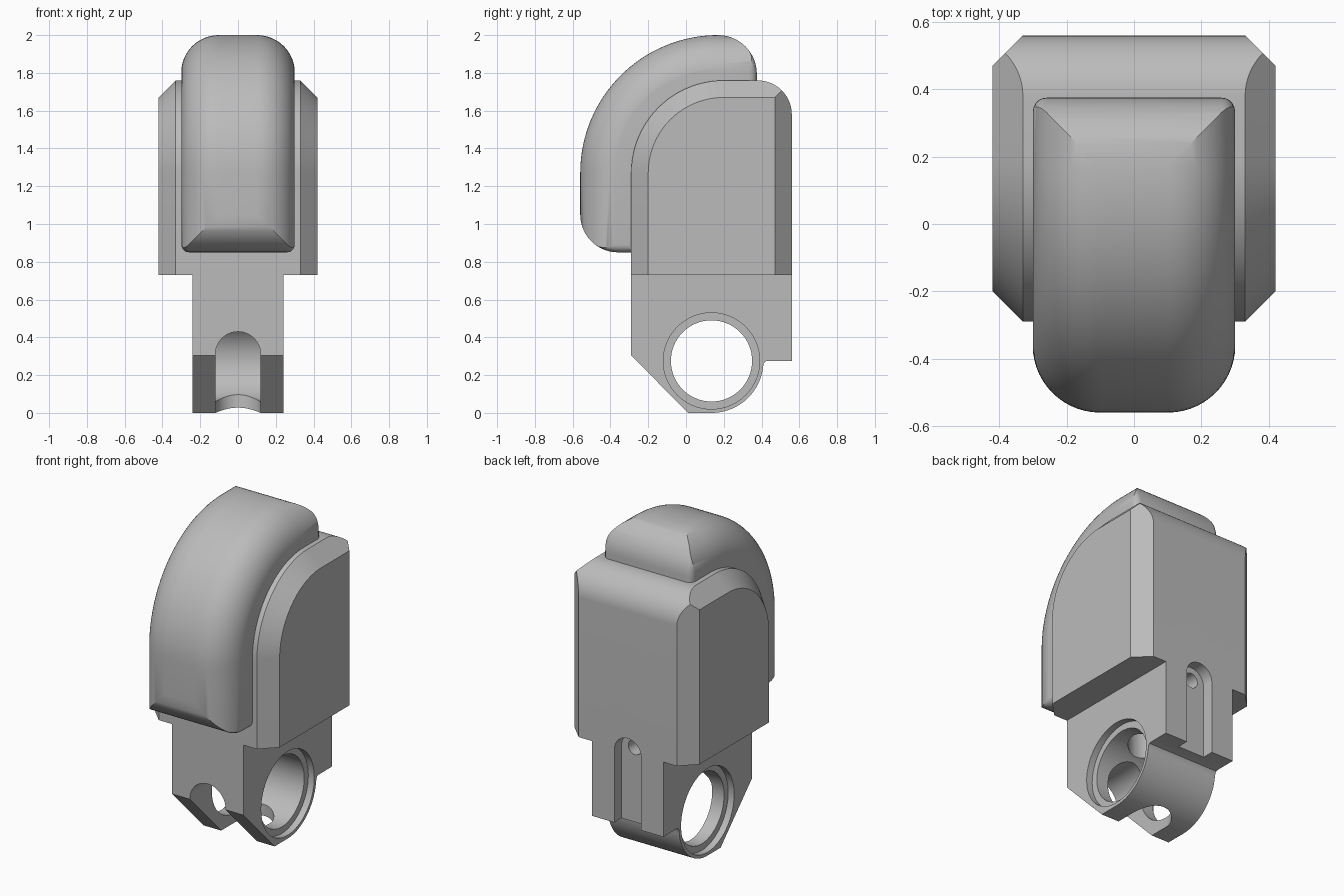
import bpy, bmesh
from math import sin, cos, pi, radians

if "Cube" in bpy.data.objects:
    bpy.data.objects.remove(bpy.data.objects["Cube"], do_unlink=True)

grey = bpy.data.materials.new("plain grey")
grey.use_nodes = True
grey.diffuse_color = (0.5, 0.5, 0.5, 1)
grey.node_tree.nodes["Principled BSDF"].inputs["Base Color"].default_value = (0.5, 0.5, 0.5, 1)


def arc(a, b, r, start, end, steps=20):
    """Points on a circle, angles in degrees."""
    angles = [radians(start + (end - start) * i / steps) for i in range(steps + 1)]
    return [(a + r * cos(t), b + r * sin(t)) for t in angles]


def loft(name, rings):
    """Closed solid through rings of equal point count."""
    bm = bmesh.new()
    loops = [[bm.verts.new(p) for p in ring] for ring in rings]
    n = len(loops[0])
    for one, two in zip(loops, loops[1:]):
        for i in range(n):
            j = (i + 1) % n
            bm.faces.new((one[i], one[j], two[j], two[i]))
    bm.faces.new(loops[0])
    bm.faces.new(loops[-1])
    bmesh.ops.recalc_face_normals(bm, faces=bm.faces)
    mesh = bpy.data.meshes.new(name)
    bm.to_mesh(mesh)
    bm.free()
    mesh.materials.append(grey)
    obj = bpy.data.objects.new(name, mesh)
    bpy.context.collection.objects.link(obj)
    return obj


def prism(name, outline, axis, lo, hi):
    """Outline extruded along one axis."""
    place = {"x": lambda a, b, t: (t, a, b),
             "y": lambda a, b, t: (a, t, b),
             "z": lambda a, b, t: (a, b, t)}[axis]
    return loft(name, [[place(a, b, t) for a, b in outline] for t in (lo, hi)])


def activate(obj):
    bpy.ops.object.select_all(action="DESELECT")
    obj.select_set(True)
    bpy.context.view_layer.objects.active = obj


def combine(obj, tool, operation="DIFFERENCE"):
    tool.hide_render = True
    activate(obj)
    mod = obj.modifiers.new("combine", "BOOLEAN")
    mod.operation, mod.solver, mod.object = operation, "EXACT", tool
    bpy.ops.object.modifier_apply(modifier=mod.name)


def discard(*tools):
    for tool in tools:
        bpy.data.objects.remove(tool, do_unlink=True)


def circle(a, b, r):
    return arc(a, b, r, 0, 360, 64)[:-1]


# Main housing: round front shoulder, chamfered sides
BASE, JOIN = 0.73, 1.27
def housing_outline(inset):
    return ([(-0.29 + inset, BASE)] + arc(0.20, JOIN, 0.49 - inset, 180, 90, 28)
            + [(0.56 - inset, 1.76 - inset), (0.56 - inset, BASE)])

layers = [(-0.42, 0.09), (-0.33, 0), (0.33, 0), (0.42, 0.09)]
housing = loft("housing", [[(x, y, z) for y, z in housing_outline(d)] for x, d in layers])
corner = prism("corner_cutter", arc(0.38, 1.58, 0.18, 90, 0)
               + [(0.7, 1.58), (0.7, 1.9), (0.38, 1.9)], "x", -0.6, 0.6)
combine(housing, corner)

# Lower mount block with a rounded ring underneath
CY, CZ = 0.135, 0.275
mount = prism("lower_mount", [(-0.29, BASE), (-0.29, 0.305), (0.01, 0)]
              + arc(CY, CZ, 0.275, -90, -6, 28)
              + [(0.412, 0.262), (0.419, 0.272), (0.43, 0.275), (0.56, 0.275), (0.56, BASE)],
              "x", -0.24, 0.24)

# Cross bore with a counterbore on each side
bores = [prism("bore_cutter", circle(CY, CZ, 0.215), "x", -0.5, 0.5)]
for side in (-1, 1):
    lo, hi = sorted((side * 0.20, side * 0.5))
    bores.append(prism("counterbore_cutter", circle(CY, CZ, 0.255), "x", lo, hi))

# Arched front slot, and the upright bore where it ends
bores.append(prism("slot_cutter", [(-0.12, -0.1)] + arc(0, 0.31, 0.12, 180, 0)
                   + [(0.12, -0.1)], "y", -0.5, CY))
bores.append(prism("upright_cutter", circle(0, CY, 0.12), "z", -0.1, 0.7))
for tool in bores:
    combine(mount, tool)

# Rear groove and its small hole run through both parts
groove = prism("groove_cutter", [(-0.09, 0.2)] + arc(0, 0.72, 0.09, 180, 0)
               + [(0.09, 0.2)], "y", 0.49, 0.7)
pin = prism("pin_cutter", circle(0, 0.73, 0.045), "y", 0.3, 0.6)
for part in (housing, mount):
    combine(part, groove)
    combine(part, pin)

# Padded cap: rounded section swept over the shoulder
R, AY = 0.73, 0.17
section = ([(0.45, -0.301)] + arc(0.2, -0.101, 0.2, 270, 180, 14)
           + arc(0.2, 0.101, 0.2, 180, 90, 14) + [(0.45, 0.301)])
stations = [(-R + AY, 0.6, 180)]
stations += [(AY + R * cos(radians(a)), JOIN + R * sin(radians(a)), a)
             for a in [180 - 90 * i / 32 for i in range(33)]]
stations.append((0.6, JOIN + R, 90))
cap = loft("padded_cap", [[(x, y - d * cos(radians(a)), z - d * sin(radians(a)))
                           for d, x in section] for y, z, a in stations])

# Cap ends are rounded by a side outline with softened edges
ends = prism("cap_end_shape", arc(-0.36, 1.05, 0.2, 270, 180, 14)
             + [(-0.65, 1.1), (-0.65, 2.1), (0.165, 2.1)]
             + arc(0.17, 1.795, 0.205, 90, 0, 14)
             + [(0.375, 1.6), (-0.1, 1.2), (-0.1, 0.85)], "x", -0.3, 0.3)
bm = bmesh.new()
bm.from_mesh(ends.data)
rim = [e for e in bm.edges if abs(e.verts[0].co.x - e.verts[1].co.x) < 0.01]
bmesh.ops.bevel(bm, geom=rim, offset=0.04, segments=5, profile=0.5, affect="EDGES")
bm.to_mesh(ends.data)
bm.free()
combine(cap, ends, "INTERSECT")

discard(corner, groove, pin, ends, *bores)
for part in (housing, mount, cap):
    activate(part)
    bpy.ops.object.shade_smooth_by_angle(angle=radians(30))
